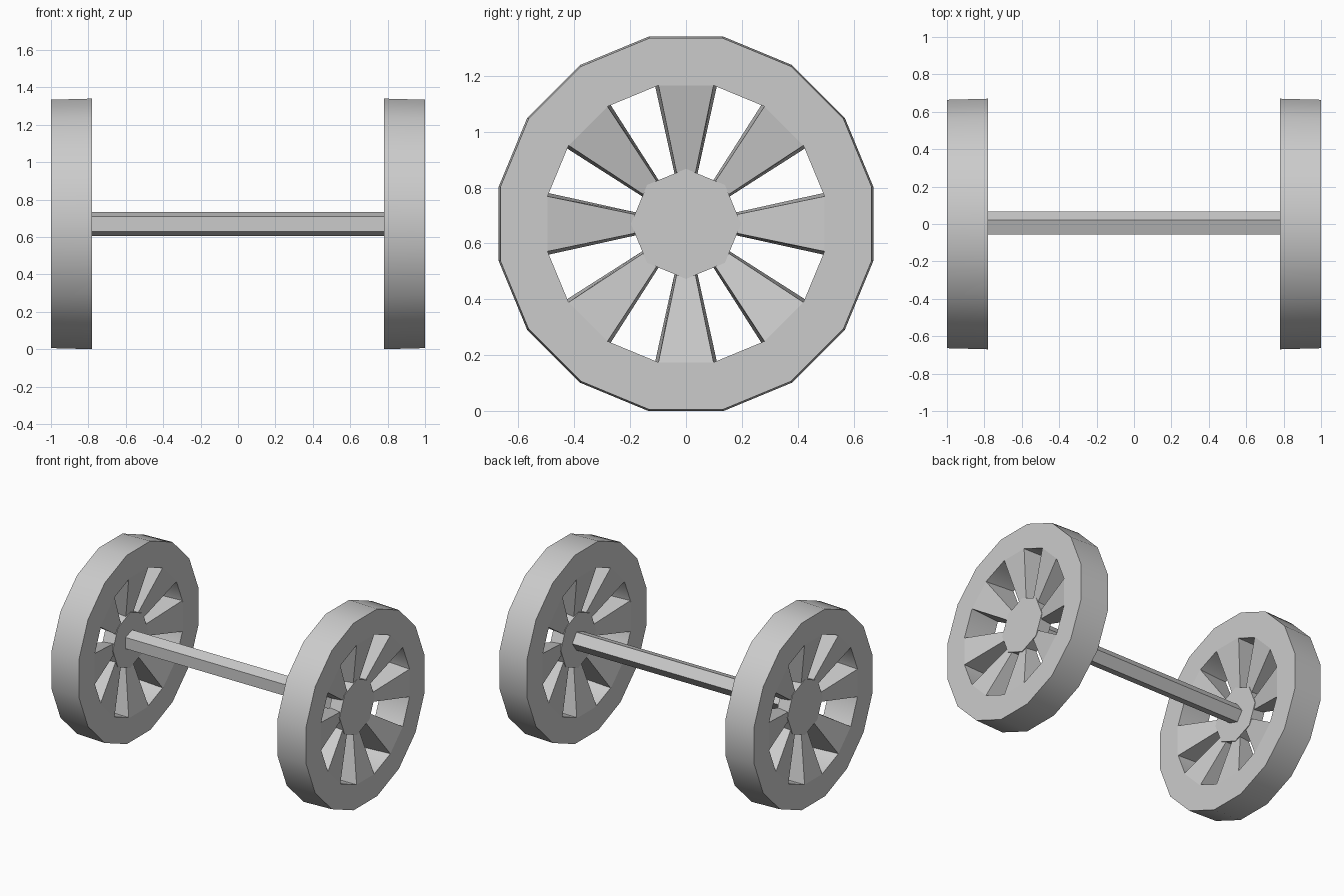
import bpy, bmesh, math

if "Cube" in bpy.data.objects:
    bpy.data.objects.remove(bpy.data.objects["Cube"])

CZ = 0.67      # axle height
WX = 0.89      # wheel centre along x
HALF = 0.11    # half wheel width


def make(name, rings, closed=False, smooth=False):
    """Skin rings of points; cap the ends, or close the loop of rings."""
    bm = bmesh.new()
    vs = [[bm.verts.new(p) for p in ring] for ring in rings]
    n = len(rings[0])
    for i in range(len(vs) if closed else len(vs) - 1):
        a, b = vs[i], vs[(i + 1) % len(vs)]
        for k in range(n):
            bm.faces.new((a[k], a[(k + 1) % n], b[(k + 1) % n], b[k]))
    if not closed:
        bm.faces.new(vs[0])
        bm.faces.new(vs[-1])
    bmesh.ops.recalc_face_normals(bm, faces=bm.faces)
    me = bpy.data.meshes.new(name)
    bm.to_mesh(me)
    bm.free()
    ob = bpy.data.objects.new(name, me)
    bpy.context.collection.objects.link(ob)
    if smooth:
        bpy.ops.object.select_all(action='DESELECT')
        ob.select_set(True)
        bpy.context.view_layer.objects.active = ob
        bpy.ops.object.shade_smooth_by_angle(angle=math.radians(30))
    return ob


def ngon(x, r, n, start=0.0):
    return [(x, r * math.cos(start + 2 * math.pi * k / n),
             CZ + r * math.sin(start + 2 * math.pi * k / n)) for k in range(n)]


def spoke_ring(s, ang, r, half_x, w_out, w_in):
    """Cross-section of a spoke, slightly wider on the axle side."""
    c, d = math.cos(ang), math.sin(ang)
    pts = [(half_x, -w_out), (half_x, w_out), (-half_x, w_in), (-half_x, -w_in)]
    return [(s * (WX + x), r * c - t * d, CZ + r * d + t * c) for x, t in pts]


for s, side in ((1, "right"), (-1, "left")):
    # Sixteen-sided rim, tread slightly tapered towards the outside
    step = math.pi / 16
    profile = [(WX - HALF, 0.683), (WX + HALF, 0.677),
               (WX + HALF, 0.505), (WX - HALF, 0.505)]
    make(side + "_rim", [ngon(s * x, r, 16, step) for x, r in profile],
         closed=True, smooth=True)
    # Spokes tapering in width and depth towards the hub
    for k in range(8):
        a = k * math.pi / 4
        make(f"{side}_spoke_{k + 1}",
             [spoke_ring(s, a, 0.17, 0.036, 0.031, 0.039),
              spoke_ring(s, a, 0.4953, HALF, 0.0985, 0.111)])
    # Octagonal hub
    make(side + "_hub", [ngon(s * (WX + x), 0.197, 8) for x in (-0.045, 0.045)])

# Five-sided axle
make("axle", [ngon(x, 0.068, 5) for x in (-0.88, 0.88)])
